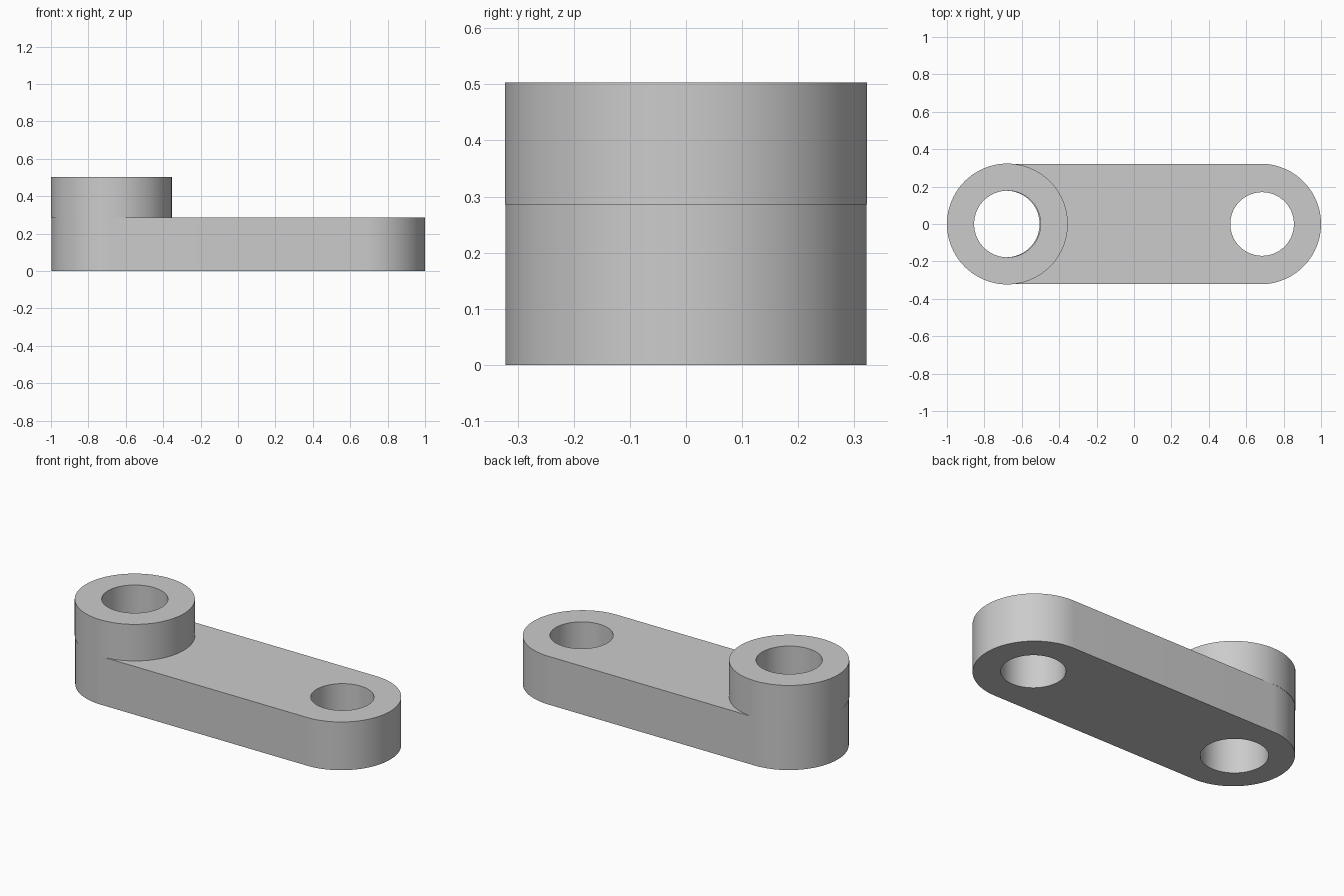
import bpy, bmesh
from math import cos, sin, pi, radians

if "Cube" in bpy.data.objects:
    bpy.data.objects.remove(bpy.data.objects["Cube"], do_unlink=True)

grey = bpy.data.materials.new("plain grey")
grey.use_nodes = True
colour = (0.6, 0.6, 0.6, 1)
grey.diffuse_color = colour
grey.node_tree.nodes["Principled BSDF"].inputs["Base Color"].default_value = colour

SEGMENTS = 96
LINK_TOP, BOSS_TOP = 0.286, 0.503


def arc(cx, radius, start=0, sweep=2 * pi):
    """Points on an arc; a full circle leaves out the repeated end point."""
    steps = round(SEGMENTS * sweep / (2 * pi))
    count = steps if sweep == 2 * pi else steps + 1
    angles = [start + sweep * i / steps for i in range(count)]
    return [(cx + radius * cos(a), radius * sin(a)) for a in angles]


def plate(name, loops, bottom, top):
    """Extrude an outline with holes into a solid plate."""
    bm = bmesh.new()
    edges = []
    for loop in loops:
        verts = [bm.verts.new((x, y, bottom)) for x, y in loop]
        edges += [bm.edges.new((v, verts[i - 1])) for i, v in enumerate(verts)]
    bmesh.ops.triangle_fill(bm, edges=edges, use_beauty=True, use_dissolve=False)
    result = bmesh.ops.extrude_face_region(bm, geom=bm.faces[:], use_keep_orig=True)
    raised = [v for v in result["geom"] if isinstance(v, bmesh.types.BMVert)]
    bmesh.ops.translate(bm, verts=raised, vec=(0, 0, top - bottom))
    bmesh.ops.recalc_face_normals(bm, faces=bm.faces[:])
    mesh = bpy.data.meshes.new(name)
    bm.to_mesh(mesh)
    bm.free()
    mesh.materials.append(grey)
    obj = bpy.data.objects.new(name, mesh)
    bpy.context.collection.objects.link(obj)
    bpy.ops.object.select_all(action="DESELECT")
    obj.select_set(True)
    bpy.context.view_layer.objects.active = obj
    bpy.ops.object.shade_smooth_by_angle(angle=radians(30))
    return obj


# Long link with rounded ends and a bore at each end
outline = arc(0.678, 0.322, -pi / 2, pi) + arc(-0.675, 0.322, pi / 2, pi)
plate("link_arm", [outline, arc(0.685, 0.17), arc(-0.683, 0.178)], 0, LINK_TOP)

# Raised ring around the right-hand bore
plate("raised_boss", [arc(-0.677, 0.323), arc(-0.677, 0.178)], LINK_TOP, BOSS_TOP)
